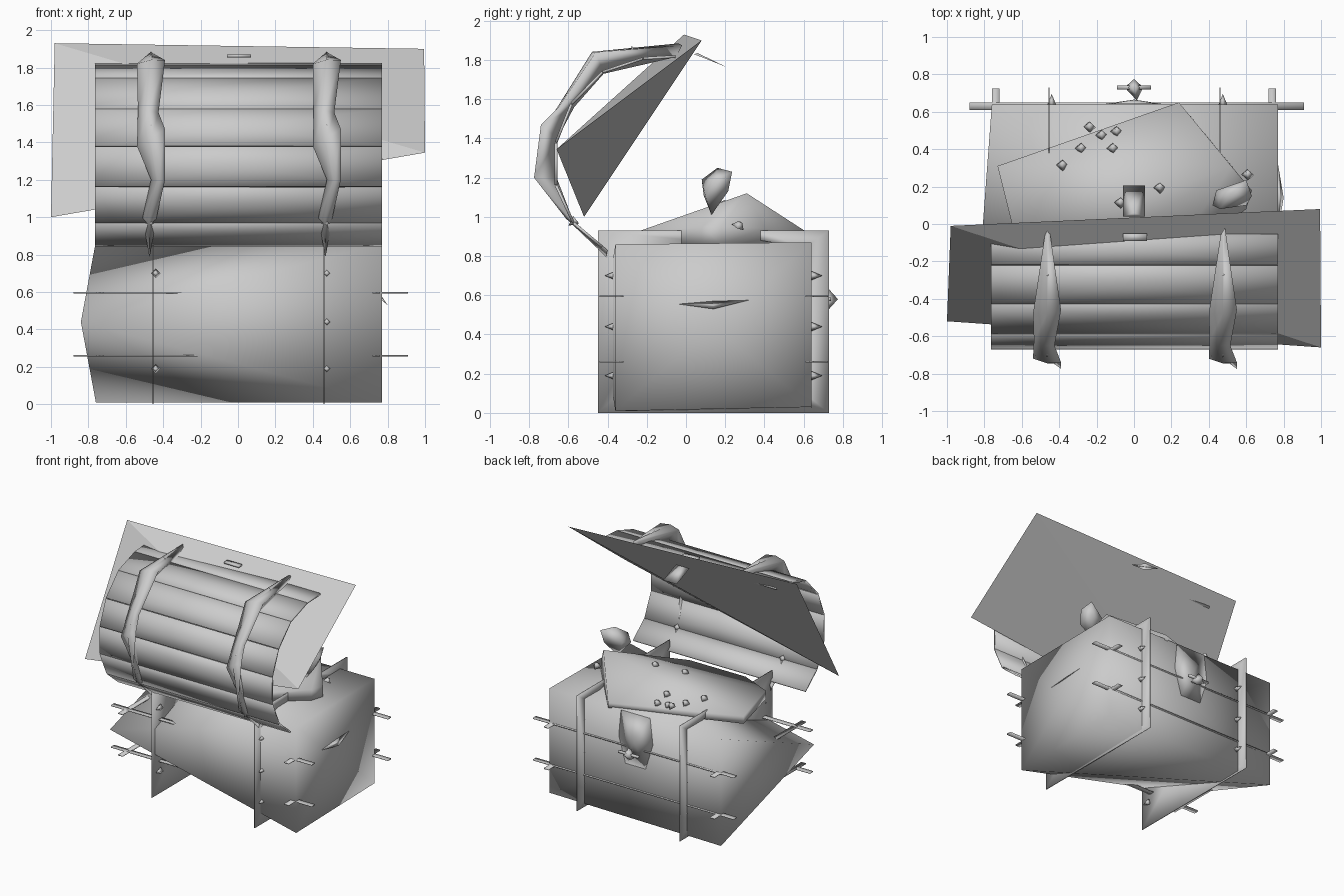
import bpy, bmesh, math
from mathutils import Vector
from mathutils.bvhtree import BVHTree

if "Cube" in bpy.data.objects:
    bpy.data.objects.remove(bpy.data.objects["Cube"])


def finish(name, bm, smooth=True):
    me = bpy.data.meshes.new(name)
    bm.to_mesh(me)
    bm.free()
    me.polygons.foreach_set("use_smooth", [smooth] * len(me.polygons))
    ob = bpy.data.objects.new(name, me)
    bpy.context.collection.objects.link(ob)
    return ob


# convex solid; large flat faces get a centre point so the smooth shading fans out
def hull(name, pts):
    bm = bmesh.new()
    vs = [bm.verts.new(p) for p in pts]
    r = bmesh.ops.convex_hull(bm, input=vs)
    junk = {v for v in r["geom_interior"] if isinstance(v, bmesh.types.BMVert)}
    if junk:
        bmesh.ops.delete(bm, geom=list(junk), context='VERTS')
    bmesh.ops.dissolve_limit(bm, angle_limit=.02, verts=bm.verts, edges=bm.edges)
    big = [f for f in bm.faces if len(f.verts) > 3 and f.calc_area() > .05]
    if big:
        bmesh.ops.poke(bm, faces=big)
    bmesh.ops.recalc_face_normals(bm, faces=bm.faces)
    return finish(name, bm)


def faces(name, pts, idx, smooth=True):
    bm = bmesh.new()
    vs = [bm.verts.new(p) for p in pts]
    for f in idx:
        bm.faces.new([vs[i] for i in f])
    bmesh.ops.recalc_face_normals(bm, faces=bm.faces)
    return finish(name, bm, smooth)


def box(name, lo, hi):
    return hull(name, [(x, y, z) for x in (lo[0], hi[0])
                       for y in (lo[1], hi[1]) for z in (lo[2], hi[2])])


def cone(name, pos, direction, r, h, sides=4, r2=0.0):
    bm = bmesh.new()
    bmesh.ops.create_cone(bm, cap_ends=True, segments=sides, radius1=r, radius2=r2, depth=h)
    q = Vector((0, 0, 1)).rotation_difference(Vector(direction))
    for v in bm.verts:
        v.co = q @ v.co + Vector(pos)
    return finish(name, bm)


# chest body: a box whose hinge side collapses to a point on the left
hull("chest_body", [(-.76, .64, .87), (-.76, .64, 0.01), (.77, .64, .87), (.77, .64, .03),
                    (.77, -.36, .86), (.77, -.36, .01), (-.84, -.43, .44)])

# horizontal bands overshooting the corners
for z in (.26, .595):
    for y in (-.34, .63):
        box("long_band", (-.88, y - .02, z - .004), (.91, y + .02, z + .004))
    for x in (-.74, .74):
        box("side_band", (x - .02, -.44, z - .004), (x + .02, .725, z + .004))

# upright body straps (thin fins) and their rivets
outer = [(.38, .93), (.73, .93), (.73, 0), (-.45, 0), (-.45, .93), (.03, .93)]
inner = [(.38, .88), (.6, .84), (.58, .12), (-.12, .3), (-.12, .62), (.03, .88)]
for x in (-.455, .46):
    pts = [(x + dx, *p) for dx in (-.003, .003) for p in outer + inner]
    quads = []
    for i in range(5):
        quads += [(i, i + 1, i + 7, i + 6), (i + 12, i + 13, i + 19, i + 18),
                  (i, i + 1, i + 13, i + 12), (i + 6, i + 7, i + 19, i + 18)]
    faces("body_strap", pts, quads)
    for z in (.19, .44, .70):
        cone("strap_rivet", (x + .015, .665, z), (0, 1, 0), .025, .06)
        cone("strap_rivet", (x + .015, -.385, z), (0, -1, 0), .025, .06)

# barrel lid planks
arc = [(-.43, .84), (-.58, .965), (-.67, 1.16), (-.67, 1.38), (-.59, 1.58), (-.43, 1.745),
       (-.22, 1.815), (-.05, 1.825)]
for a, b in zip(arc, arc[1:]):
    a, b = Vector(a), Vector(b)
    t = (b - a).normalized()
    n = Vector((t.y, -t.x)) * .014
    a, b = a + t * .003, b - t * .003
    hull("lid_plank", [(x, *p) for x in (-.765, .77) for p in (a, b, a + n, b + n)])

# twisted panel closing the lid's open side, folded differently on its two faces
faces("lid_panel", [(-.98, -.01, 1.93), (.995, .08, 1.90), (1, -.66, 1.345), (-1, -.52, 1.0)],
      [(0, 1, 2), (0, 2, 3), (0, 1, 3), (1, 2, 3)], False)

# lid straps: closed bent strips (x left, x right, left y, z, right y, z, inner y, z)
rows = [(-.01, .0, -.40, .79, -.40, .83, -.41, .82),
        (-.045, .03, -.60, 1.0, -.60, 1.0, -.575, .98),
        (.0, .075, -.69, 1.2, -.775, 1.2, -.66, 1.2),
        (-.075, .075, -.72, 1.38, -.74, 1.47, -.655, 1.4),
        (-.07, .04, -.62, 1.57, -.65, 1.56, -.57, 1.56),
        (-.075, .075, -.48, 1.82, -.46, 1.84, -.42, 1.73),
        (-.012, .012, -.06, 1.865, -.02, 1.875, -.05, 1.815)]
for cx in (-.465, .475):
    pts = []
    c = Vector((cx, 0, 0))
    for xl, xr, yl, zl, yr, zr, yi, zi in rows:
        mid = Vector(((xl + xr) / 2, (yl + yr) / 2, (zl + zr) / 2))
        out = Vector((0, mid.y + .1, mid.z - 1.35)).normalized() * .015
        pts += [c + Vector((xl, yl, zl)), c + mid + out, c + Vector((xr, yr, zr)),
                c + Vector((mid.x, yi, zi))]
    quads = [(4 * i + k, 4 * i + (k + 1) % 4, 4 * i + 4 + (k + 1) % 4, 4 * i + 4 + k)
             for i in range(len(rows) - 1) for k in range(4)]
    faces("lid_strap", pts, quads + [(0, 1, 2, 3), (24, 25, 26, 27)])
    for y, z in ((-.58, .97), (-.69, 1.49), (-.27, 1.85)):
        cone("lid_rivet", (cx, y, z), (0, y + .1, z - 1.35), .025, .05)

# lid clasp tongue and stud
hull("lid_tongue", [(-.06, .04, 1.83), (.06, .04, 1.83), (.06, .205, 1.765), (-.06, .205, 1.765),
                    (0, .06, 1.835)])
box("lid_stud", (-.06, -.09, 1.855), (.07, -.05, 1.87))

# lock plate and padlock on the opening side
hull("lock_plate", [(-.155, .642, .66), (-.13, .642, .87), (.13, .642, .87), (.15, .642, .66),
                    (.09, .642, .45), (-.09, .642, .45), (0, .665, .66)])
hull("padlock", [(-.05, .73, .56), (.05, .73, .56), (0, .73, .63), (0, .775, .58), (0, .73, .53),
                 (.015, .66, .58)])
box("padlock_bar", (-.09, .72, .572), (.09, .74, .588))

# side handle
hull("side_handle", [(.77, -.04, .555), (.77, .32, .575), (.80, .14, .53), (.77, .14, .57)])

# treasure pile
rim = [(.24, .65, .9), (-.73, .31, .92), (-.62, -.13, .93), (-.35, -.26, .92),
       (.15, -.26, .92), (.63, .18, .95), (.6, .08, .95)]
pile = hull("treasure_pile", [(.52, .31, 1.12)] + rim + [(x, y, .86) for x, y, z in rim])
tree = BVHTree.FromPolygons([v.co.copy() for v in pile.data.vertices],
                            [tuple(p.vertices) for p in pile.data.polygons])

# loose coins resting on the pile
for x, y in ((-.38, .32), (-.28, .41), (-.235, .525), (-.17, .48), (-.11, .41), (-.09, .5),
             (.14, .2), (.61, .27), (-.07, .12)):
    hit = tree.ray_cast(Vector((x, y, 3)), Vector((0, 0, -1)))[0]
    cone("coin", (x, y, hit.z + .01 if hit else .96), (.2, .5, 1), .034, .03, 4, .012)

# goblet
hull("goblet", [(.42, .1, 1.13), (.46, .08, 1.19), (.52, .16, 1.25), (.6, .235, 1.23),
                (.63, .15, 1.19), (.58, .215, 1.13), (.5, .09, 1.11), (.52, .13, 1.01),
                (.6, .1, 1.1), (.44, .18, 1.15)])
